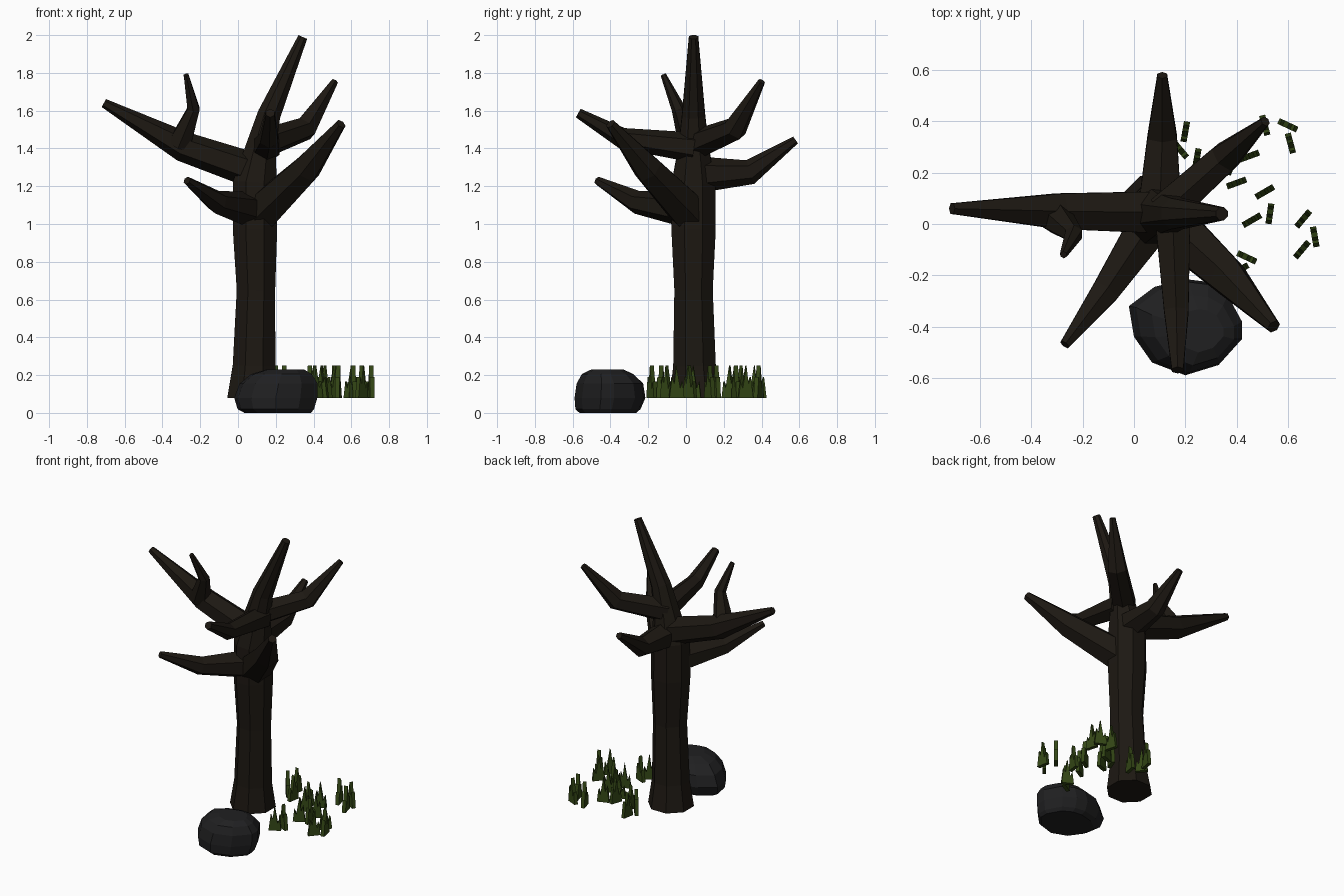
import bpy, bmesh, math
from mathutils import Vector, Matrix

if "Cube" in bpy.data.objects:
    bpy.data.objects.remove(bpy.data.objects["Cube"])


def material(name, rgb):
    m = bpy.data.materials.new(name)
    m.diffuse_color = (*rgb, 1)
    m.use_nodes = True
    m.node_tree.nodes["Principled BSDF"].inputs["Base Color"].default_value = m.diffuse_color
    return m


BARK = material("bark", (0.012, 0.009, 0.006))
STONE = material("stone", (0.014, 0.014, 0.015))
GRASS = material("grass", (0.035, 0.065, 0.008))


def finish(name, bm, mat):
    bmesh.ops.recalc_face_normals(bm, faces=bm.faces)
    me = bpy.data.meshes.new(name)
    bm.to_mesh(me)
    bm.free()
    me.materials.append(mat)
    ob = bpy.data.objects.new(name, me)
    bpy.context.collection.objects.link(ob)


def loft(name, rings, mat):
    """Skin a list of equal-length point rings and cap both ends."""
    bm = bmesh.new()
    vs = [[bm.verts.new(p) for p in r] for r in rings]
    n = len(vs[0])
    for a, b in zip(vs, vs[1:]):
        for i in range(n):
            j = (i + 1) % n
            bm.faces.new((a[i], a[j], b[j], b[i]))
    bm.faces.new(vs[0][::-1])
    bm.faces.new(vs[-1])
    finish(name, bm, mat)


def limb(name, path, sides):
    """Tapered low-poly tube; path holds (x, y, z, radius)."""
    pts = [Vector(p[:3]) for p in path]
    rings = []
    for i, p in enumerate(pts):
        d = (pts[min(i + 1, len(pts) - 1)] - pts[max(i - 1, 0)]).normalized()
        if i == 0 and d.z > 0.9:
            d = Vector((0, 0, 1))
        ref = Vector((0, 1, 0)) if abs(d.z) > 0.8 else Vector((0, 0, 1))
        u = d.cross(ref).normalized()
        v = d.cross(u)
        rings.append([p + path[i][3] * (u * math.cos(a) + v * math.sin(a))
                      for a in (2 * math.pi * (k + 0.5) / sides for k in range(sides))])
    loft(name, rings, BARK)


# Trunk running up into the tallest limb
limb("trunk", [(.08, .05, .08, .148), (.085, .045, .25, .122), (.095, .04, .65, .11),
               (.09, .04, .97, .127), (.09, .04, 1.22, .125), (.12, .04, 1.4, .088),
               (.165, .04, 1.58, .066), (.343, .04, 1.99, .027)], 8)

# Side branches
branches = {
    "left_branch": [(.12, .045, 1.27, .095), (-.29, .05, 1.41, .08), (-.71, .06, 1.64, .024)],
    "left_twig": [(-.31, .03, 1.42, .07), (-.235, -.04, 1.61, .037), (-.275, -.12, 1.79, .015)],
    "back_branch": [(.1, .04, 1.26, .1), (.11, .34, 1.275, .066), (.11, .58, 1.445, .022)],
    "back_right_branch": [(.12, .05, 1.42, .08), (.355, .26, 1.505, .066), (.512, .4, 1.755, .02)],
    "front_right_branch": [(.12, .02, 1.06, .11), (.36, -.2, 1.29, .082), (.545, -.4, 1.53, .028)],
    "front_left_branch": [(.09, .04, 1.07, .1), (-.11, -.26, 1.115, .062), (-.27, -.47, 1.23, .022)],
    "front_branch": [(.15, .04, 1.405, .08), (.165, -.34, 1.455, .055), (.17, -.57, 1.587, .026)],
}
for name, path in branches.items():
    limb(name, path, 6)

# Rock: one outline stacked at several heights
outline = [(-.22, .09), (-.2, -.03), (-.13, -.13), (0, -.18), (.13, -.14), (.22, -.04),
           (.22, .03), (.16, .14), (.08, .185), (0, .195), (-.12, .165)]
levels = [(0, .8, .01, -.01), (.02, .92, 0, -.01), (.08, 1, 0, 0), (.155, .94, .015, 0),
          (.205, .73, .03, -.01), (.23, .45, .05, -.01)]
loft("rock", [[(.2 + dx + x * s, -.41 + dy + y * s, z) for x, y in outline]
              for z, s, dx, dy in levels], STONE)

# Grass tufts: jagged flat blades
tuft = [(-.04, 0), (-.03, .085), (-.018, .05), (.002, .17), (.014, .075), (.026, .11), (.04, 0)]
spots = [(.2, .36, 80), (.18, .29, -50), (.245, .255, 80), (.45, .265, 20), (.4, .16, 20),
         (.51, .385, -75), (.6, .385, -25), (.61, .315, -75), (.51, .125, 30), (.53, .04, 82),
         (.46, .015, 30), (.66, .02, 50), (.705, -.05, -80), (.655, -.1, 50), (.44, -.13, -25),
         (.41, -.18, 30), (.38, .23, 70)]
bm = bmesh.new()
for i, (x, y, a) in enumerate(spots):
    place = Matrix.Translation((x, y, .08)) @ Matrix.Rotation(math.radians(a + 180 * (i % 2)), 4, 'Z')
    sides = [[bm.verts.new(place @ Vector((px, t, pz))) for px, pz in tuft] for t in (-.012, .012)]
    n = len(tuft)
    bm.faces.new(sides[0])
    bm.faces.new(sides[1][::-1])
    for k in range(n):
        j = (k + 1) % n
        bm.faces.new((sides[0][k], sides[1][k], sides[1][j], sides[0][j]))
finish("grass", bm, GRASS)
